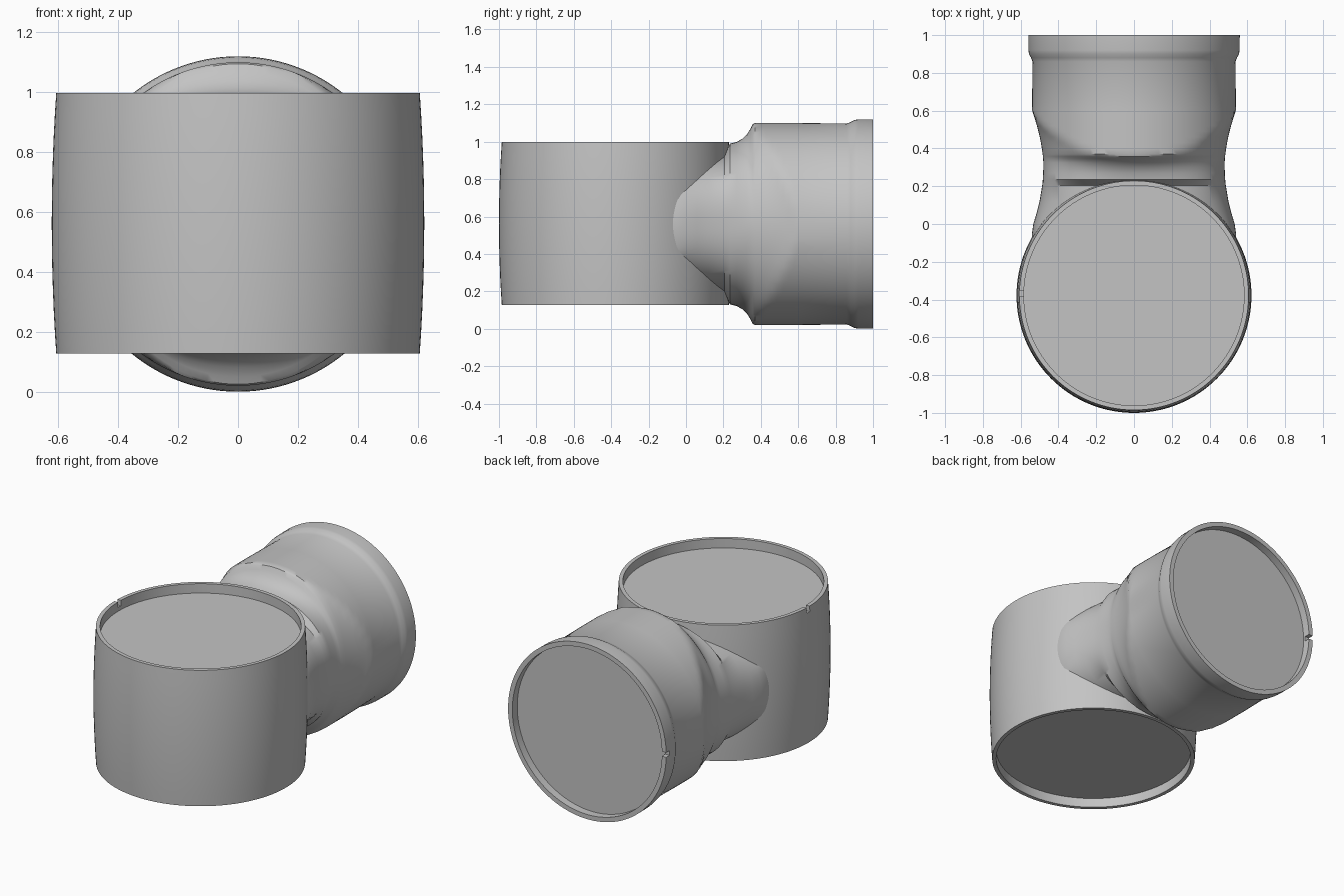
import bpy, bmesh, math
from mathutils import Vector

if "Cube" in bpy.data.objects:
    bpy.data.objects.remove(bpy.data.objects["Cube"], do_unlink=True)

SEG = 128
DRUM_Y, MID_Z, PIPE_R = -0.378, 0.563, 0.54

grey = bpy.data.materials.new("plain grey")
grey.use_nodes = True
COLOUR = (0.55, 0.55, 0.55, 1)
grey.diffuse_color = COLOUR
grey.node_tree.nodes["Principled BSDF"].inputs["Base Color"].default_value = COLOUR


def loft(name, rings):
    """Skin a list of closed rings and cap both ends."""
    bm = bmesh.new()
    rows = [[bm.verts.new(p) for p in ring] for ring in rings]
    for a, b in zip(rows, rows[1:]):
        for i in range(SEG):
            j = (i + 1) % SEG
            bm.faces.new((a[i], a[j], b[j], b[i]))
    bm.faces.new(rows[0])
    bm.faces.new(rows[-1])
    bmesh.ops.recalc_face_normals(bm, faces=bm.faces)
    mesh = bpy.data.meshes.new(name)
    bm.to_mesh(mesh)
    bm.free()
    obj = bpy.data.objects.new(name, mesh)
    bpy.context.collection.objects.link(obj)
    mesh.materials.append(grey)
    bpy.ops.object.select_all(action="DESELECT")
    obj.select_set(True)
    bpy.context.view_layer.objects.active = obj
    bpy.ops.object.shade_smooth_by_angle(angle=math.radians(32))
    return obj


def notch(target, name, centre, size):
    """Cut a small slot through a rim with a hidden box."""
    bpy.ops.mesh.primitive_cube_add(size=1, location=centre)
    cutter = bpy.context.object
    cutter.name = name
    cutter.scale = size
    cutter.hide_render = True
    cutter.hide_viewport = True
    cutter.display_type = "WIRE"
    cutter.data.materials.append(grey)
    mod = target.modifiers.new("rim notch", "BOOLEAN")
    mod.operation, mod.solver, mod.object = "DIFFERENCE", "EXACT", cutter


def angles():
    return [2 * math.pi * i / SEG for i in range(SEG)]


# Drum: barrelled wall with a recessed disc at each end
def drum_ring(r, z):
    return [Vector((r * math.cos(t), DRUM_Y + r * math.sin(t), z)) for t in angles()]


LOW, HIGH, DEPTH, INNER = 0.128, 0.998, 0.06, 0.583
profile = [(INNER, LOW + DEPTH), (INNER, LOW)]
for k in range(13):
    u = k / 6 - 1
    profile.append((0.622 - 0.015 * u * u, MID_Z + u * (HIGH - LOW) / 2))
profile += [(INNER, HIGH), (INNER, HIGH - DEPTH)]
drum = loft("drum", [drum_ring(r, z) for r, z in profile])
notch(drum, "drum_notch_cutter", (-0.6, DRUM_Y + 0.01, HIGH), (0.1, 0.03, 0.07))


# Side pipe: waisted neck that flares into a round pipe with a wider collar
def neck_ring(y, w, h, n):
    ring = []
    for t in angles():
        c, s = math.cos(t), math.sin(t)
        r = (abs(c / w) ** n + abs(s / h) ** n) ** (-1 / n)
        r = min(r, PIPE_R)
        ring.append(Vector((r * c, y, 0.56 + r * s)))
    return ring


# y, half width, half height, squareness
neck = [(-0.2, 0.59, 0.3, 2.4), (-0.1, 0.567, 0.33, 2.5), (-0.05, 0.55, 0.345, 2.5),
        (0, 0.533, 0.355, 2.5), (0.06, 0.515, 0.362, 2.5), (0.12, 0.5, 0.367, 2.5),
        (0.205, 0.486, 0.372, 2.5), (0.235, 0.483, 0.43, 2.4), (0.27, 0.481, 0.438, 2.3),
        (0.3, 0.48, 0.455, 2.2), (0.325, 0.48, 0.478, 2.1), (0.345, 0.481, 0.51, 2),
        (0.357, 0.482, 0.535, 2), (0.37, 0.484, 0.55, 2), (0.4, 0.488, 0.565, 2),
        (0.43, 0.493, 0.58, 2), (0.46, 0.499, 0.6, 2), (0.49, 0.506, 0.64, 2),
        (0.52, 0.514, 0.7, 2), (0.55, 0.523, 0.8, 2), (0.58, 0.533, 1, 2)]
rings = [neck_ring(*row) for row in neck]
for y, r in [(0.605, PIPE_R), (0.86, 0.537), (0.88, 0.545), (0.9, 0.556), (0.92, 0.559),
             (1, 0.56), (1, 0.53), (0.95, 0.53)]:
    rings.append([Vector((r * math.cos(t), y, 0.56 + r * math.sin(t))) for t in angles()])
pipe = loft("side_pipe", rings)
notch(pipe, "pipe_notch_cutter", (-0.55, 1, 0.56), (0.1, 0.07, 0.03))
